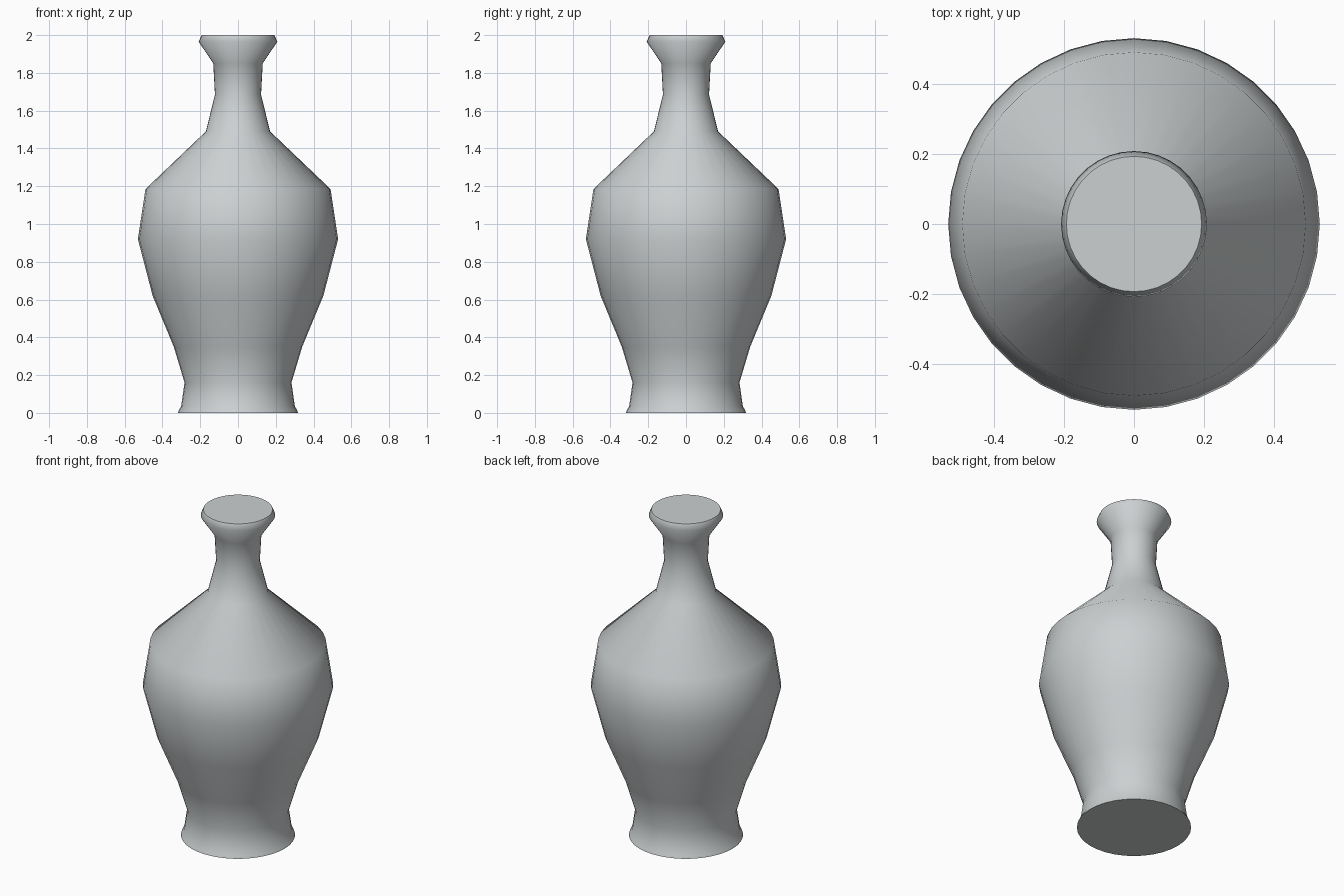
import bpy
import bmesh
from math import cos, sin, tau, radians

cube = bpy.data.objects.get("Cube")
if cube:
    bpy.data.objects.remove(cube, do_unlink=True)

SIDES = 36

# Silhouette as (radius, height), from foot to lip
PROFILE = [
    (0.318, 0.0), (0.314, 0.012), (0.301, 0.035), (0.283, 0.16),
    (0.34, 0.35), (0.452, 0.62), (0.53, 0.92), (0.49, 1.185),
    (0.17, 1.49), (0.122, 1.685), (0.131, 1.85), (0.208, 1.965),
    (0.193, 2.0),
]

# Single glaze colour
glaze = bpy.data.materials.new("pale grey glaze")
colour = (0.6, 0.63, 0.64, 1.0)
glaze.use_nodes = True
glaze.diffuse_color = colour
glaze.node_tree.nodes["Principled BSDF"].inputs["Base Color"].default_value = colour

# Lathe the body as stacked rings
bm = bmesh.new()
rings = []
for radius, height in PROFILE:
    rings.append([
        bm.verts.new((radius * cos(tau * i / SIDES), radius * sin(tau * i / SIDES), height))
        for i in range(SIDES)
    ])
for low, high in zip(rings, rings[1:]):
    for i in range(SIDES):
        j = (i + 1) % SIDES
        bm.faces.new((low[i], low[j], high[j], high[i])).smooth = True

# Flat base and closed mouth
for cap in (bm.faces.new(rings[0][::-1]), bm.faces.new(rings[-1])):
    cap.smooth = False
    for edge in cap.edges:
        edge.smooth = False

mesh = bpy.data.meshes.new("vase_body")
bm.to_mesh(mesh)
bm.free()
mesh.materials.append(glaze)
vase = bpy.data.objects.new("vase_body", mesh)
bpy.context.collection.objects.link(vase)
